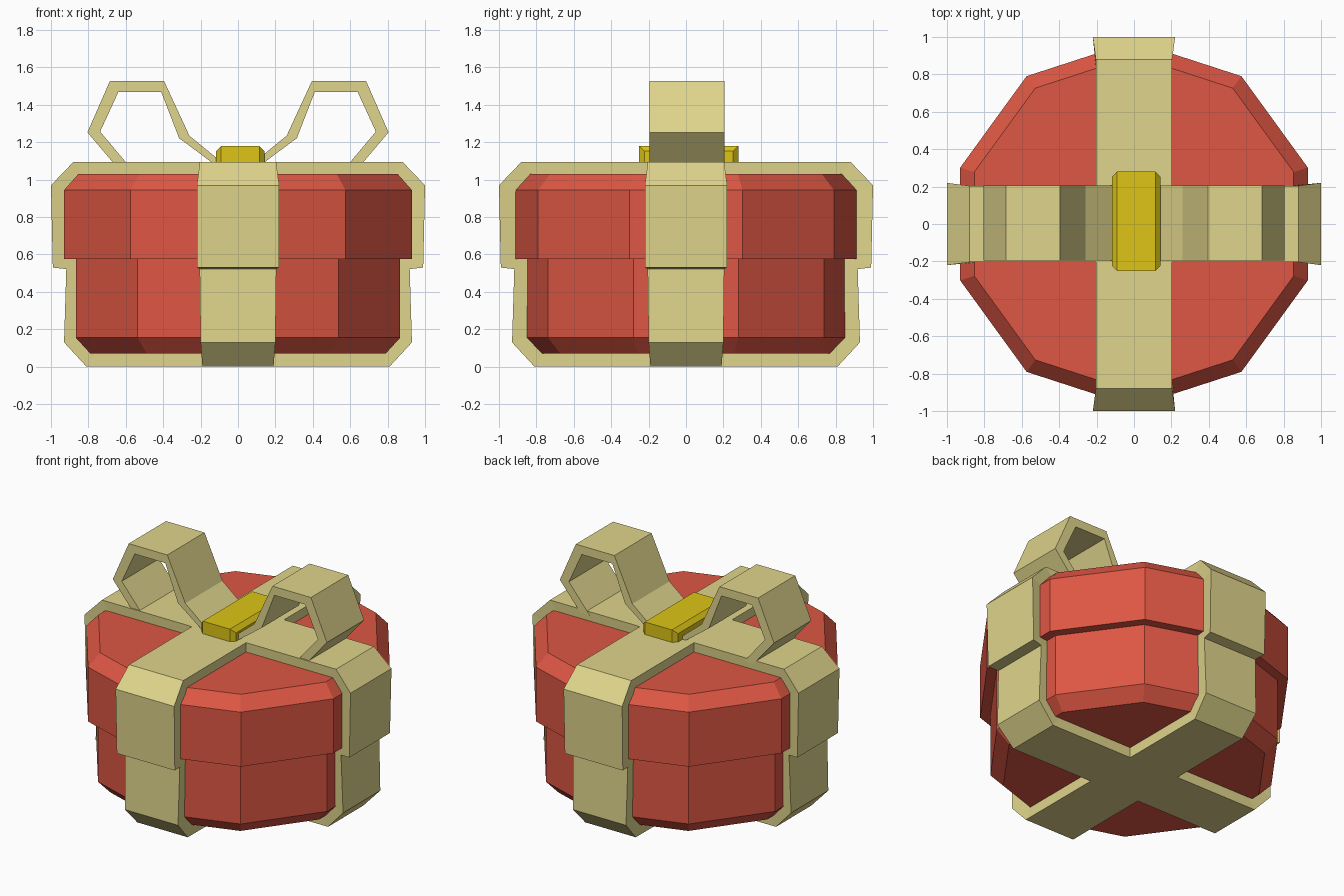
import bpy, bmesh, math

if "Cube" in bpy.data.objects:
    bpy.data.objects.remove(bpy.data.objects["Cube"])


def material(name, rgb):
    m = bpy.data.materials.new(name)
    m.diffuse_color = (*rgb, 1)
    m.use_nodes = True
    m.node_tree.nodes["Principled BSDF"].inputs["Base Color"].default_value = m.diffuse_color
    return m


RED = material("box red", (0.73, 0.095, 0.057))
CREAM = material("ribbon cream", (0.74, 0.66, 0.26))
GOLD = material("knot gold", (0.73, 0.56, 0.008))


def finish(bm, name, mat):
    bmesh.ops.recalc_face_normals(bm, faces=bm.faces)
    me = bpy.data.meshes.new(name)
    bm.to_mesh(me)
    bm.free()
    me.materials.append(mat)
    ob = bpy.data.objects.new(name, me)
    bpy.context.collection.objects.link(ob)
    return ob


def drum(name, profile, sides=10):
    """Capped ten-sided drum from (radius, z) rings."""
    bm = bmesh.new()
    rings = []
    for r, z in profile:
        angles = [math.pi / 2 + 2 * math.pi * i / sides for i in range(sides)]
        rings.append([bm.verts.new((r * math.cos(a), r * math.sin(a), z)) for a in angles])
    for a, b in zip(rings, rings[1:]):
        for i in range(sides):
            j = (i + 1) % sides
            bm.faces.new((a[i], a[j], b[j], b[i]))
    bm.faces.new(rings[0])
    bm.faces.new(rings[-1])
    return finish(bm, name, RED)


def band(name, outer, inner, closed, y0=0.0):
    """Strap in the xz plane; outer/inner points are (x, z, half width)."""
    bm = bmesh.new()
    rows = []
    for (ox, oz, ow), (ix, iz, iw) in zip(outer, inner):
        rows.append([bm.verts.new(p) for p in (
            (ox, y0 - ow, oz), (ox, y0 + ow, oz), (ix, y0 + iw, iz), (ix, y0 - iw, iz))])
    n = len(rows)
    for k in range(n if closed else n - 1):
        a, b = rows[k], rows[(k + 1) % n]
        for i in range(4):
            j = (i + 1) % 4
            bm.faces.new((a[i], a[j], b[j], b[i]))
    if not closed:
        bm.faces.new(rows[0])
        bm.faces.new(rows[-1])
    return finish(bm, name, CREAM)


# box body and overhanging lid
drum("box_body", [(0.83, 0.07), (0.912, 0.155), (0.912, 0.60)])
drum("box_lid", [(0.977, 0.575), (0.977, 0.945), (0.898, 1.03)])

# two crossing ribbons wrapped round the box
outer = [(0.81, 0.0, 0.19), (0.93, 0.13, 0.20), (0.918, 0.522, 0.205),
         (0.99, 0.53, 0.218), (1.0, 0.97, 0.22), (0.88, 1.095, 0.204)]
inner = [(0.74, 0.10, 0.19), (0.82, 0.17, 0.19), (0.82, 0.58, 0.195),
         (0.88, 0.60, 0.20), (0.88, 0.92, 0.20), (0.80, 1.0, 0.20)]


def mirrored(pts):
    return pts + [(-x, z, w) for x, z, w in reversed(pts)]


for name, angle in (("ribbon_across", 0), ("ribbon_front_to_back", math.pi / 2)):
    strap = band(name, mirrored(outer), mirrored(inner), True)
    strap.rotation_euler.z = angle

# bow loops standing on the lid
loop_out = [(0.65, 1.07), (0.805, 1.253), (0.685, 1.527), (0.395, 1.527), (0.26, 1.235), (0.07, 1.08)]
loop_in = [(0.58, 1.07), (0.737, 1.257), (0.64, 1.468), (0.41, 1.468), (0.315, 1.222), (0.11, 1.07)]
for side, s in (("left", -1), ("right", 1)):
    band("bow_loop_" + side,
         [(s * x, z, 0.2) for x, z in loop_out],
         [(s * x, z, 0.2) for x, z in loop_in], False, 0.005)

# gold knot with chamfered corners
bm = bmesh.new()
bmesh.ops.create_cube(bm, size=1)
for v in bm.verts:
    v.co = (v.co.x * 0.26 + 0.012, v.co.y * 0.53 + 0.015, v.co.z * 0.12 + 1.12)
edges = [e for e in bm.edges if abs(e.verts[0].co.x - e.verts[1].co.x) < 0.01]
bmesh.ops.bevel(bm, geom=edges, offset=0.028, segments=1, affect='EDGES')
finish(bm, "bow_knot", GOLD)
